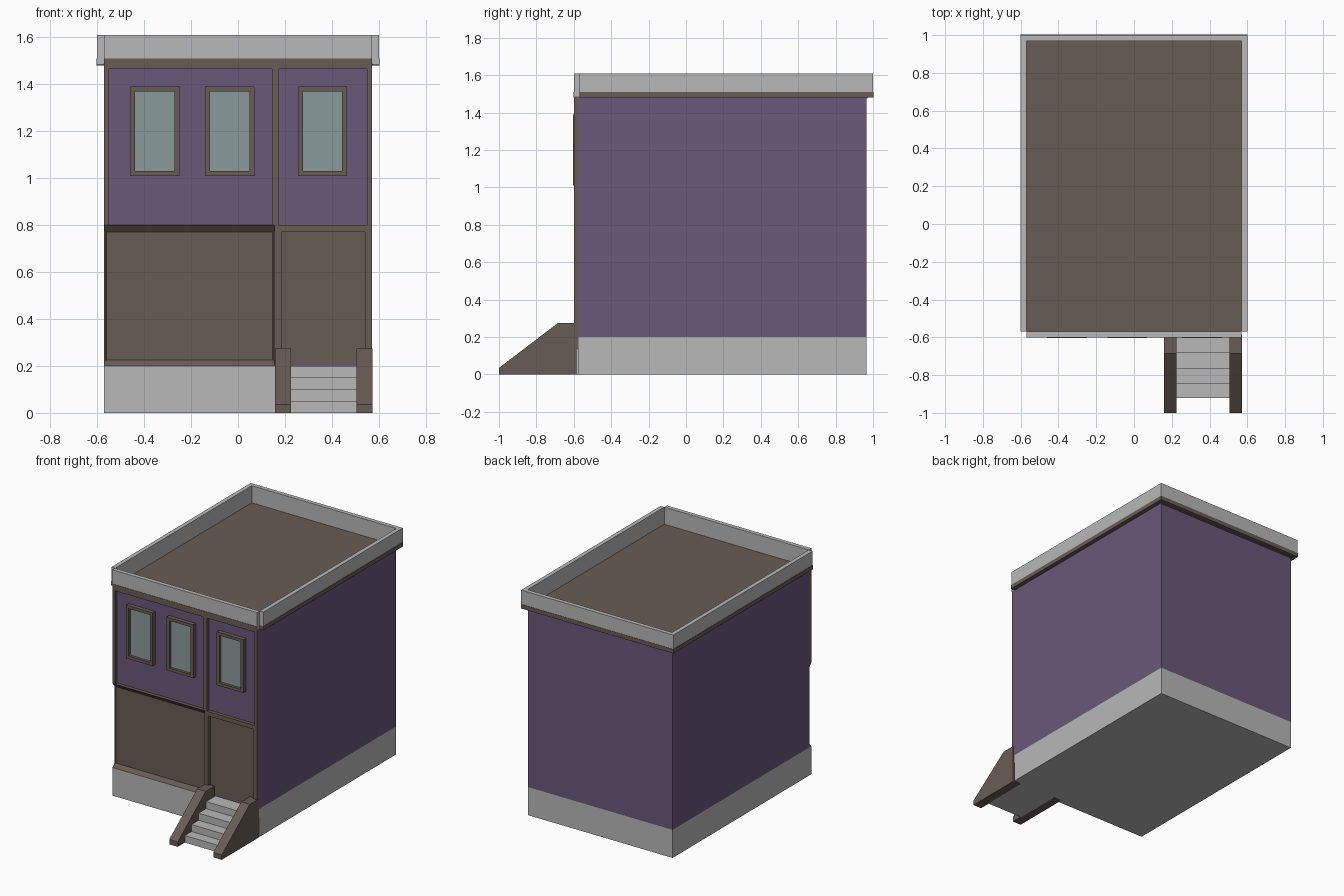
import bpy, bmesh

if "Cube" in bpy.data.objects:
    bpy.data.objects.remove(bpy.data.objects["Cube"], do_unlink=True)


def material(name, rgb):
    m = bpy.data.materials.new(name)
    m.use_nodes = True
    m.diffuse_color = (*rgb, 1)
    bsdf = next(n for n in m.node_tree.nodes if n.type == 'BSDF_PRINCIPLED')
    bsdf.inputs["Base Color"].default_value = (*rgb, 1)
    return m


GREY = material("pale_stone", (0.48, 0.48, 0.48))
PURPLE = material("purple_wall", (0.144, 0.098, 0.195))
BROWN = material("brown_trim", (0.141, 0.107, 0.089))
GLASS = material("window_glass", (0.254, 0.323, 0.332))


def finish(name, bm, *mats):
    bmesh.ops.recalc_face_normals(bm, faces=bm.faces)
    mesh = bpy.data.meshes.new(name)
    bm.to_mesh(mesh)
    bm.free()
    for m in mats:
        mesh.materials.append(m)
    obj = bpy.data.objects.new(name, mesh)
    bpy.context.collection.objects.link(obj)
    return obj


def prism(name, x0, x1, profile, mat):
    """Extrude a (y, z) profile along x."""
    bm = bmesh.new()
    face = bm.faces.new([bm.verts.new((x0, y, z)) for y, z in profile])
    ext = bmesh.ops.extrude_face_region(bm, geom=[face])
    moved = [v for v in ext["geom"] if isinstance(v, bmesh.types.BMVert)]
    bmesh.ops.translate(bm, verts=moved, vec=(x1 - x0, 0, 0))
    return finish(name, bm, mat)


def box(name, x0, x1, y0, y1, z0, z1, mat):
    return prism(name, x0, x1, [(y0, z0), (y1, z0), (y1, z1), (y0, z1)], mat)


def frame(name, x0, x1, z0, z1, loops, pane):
    """Mitred frame: rectangular loops of (inset, y), closed by a pane."""
    bm = bmesh.new()
    rings = []
    for i, y in loops:
        corners = [(x0 + i, z0 + i), (x1 - i, z0 + i), (x1 - i, z1 - i), (x0 + i, z1 - i)]
        rings.append([bm.verts.new((x, y, z)) for x, z in corners])
    for a, b in zip(rings, rings[1:]):
        for k in range(4):
            n = (k + 1) % 4
            bm.faces.new((a[k], a[n], b[n], b[k]))
    bm.faces.new(rings[-1]).material_index = 1
    bm.faces.new(rings[0][::-1])
    return finish(name, bm, BROWN, pane)


W = 0.57                              # half width of the building
FRONT, WALL, BACK = -0.6, -0.575, 0.965
TOP = 1.485

# Walls with openings for the shop window and the door
walls = box("walls", -W, W, WALL, BACK, 0.2, TOP, PURPLE)
for name, x0, x1 in (("window_cutter", -0.56, 0.145), ("door_cutter", 0.175, 0.56)):
    cutter = box(name, x0, x1, -0.7, -0.54, 0.21, 0.78, PURPLE)
    cutter.hide_render = True
    mod = walls.modifiers.new(name, 'BOOLEAN')
    mod.operation = 'DIFFERENCE'
    mod.solver = 'EXACT'
    mod.object = cutter
    bpy.context.view_layer.objects.active = walls
    bpy.ops.object.modifier_apply(modifier=name)
    bpy.data.objects.remove(cutter, do_unlink=True)

# Stone base
box("base", -W, W, WALL, BACK, 0, 0.2, GREY)
box("base_front", -W, 0.158, FRONT, WALL, 0, 0.2, GREY)

# Roof and parapet, notched at the front corners
box("roof", -W, W, -W, 0.97, TOP - 0.01, TOP + 0.003, BROWN)
parapet = {
    "front": (-W, W, FRONT, -W),
    "back": (-0.6, 0.6, 0.97, 1.0),
    "left": (W, 0.6, -W, 0.97),
    "right": (-0.6, -W, -W, 0.97),
}
for side, (x0, x1, y0, y1) in parapet.items():
    box("parapet_" + side, x0, x1, y0, y1, TOP, 1.61, GREY)
box("cornice_front", -W, W, FRONT - 0.002, -W - 0.002, 1.48, 1.51, BROWN)
box("cornice_back", -0.602, 0.602, 0.972, 1.002, 1.48, 1.51, BROWN)
box("cornice_left", W + 0.002, 0.602, -W, 0.972, 1.48, 1.51, BROWN)
box("cornice_right", -0.602, -W - 0.002, -W, 0.972, 1.48, 1.51, BROWN)

# Upper floor trim
for name, x0, x1 in (("right", -W, -0.55), ("middle", 0.145, 0.175), ("left", 0.55, W)):
    box("upper_post_" + name, x0, x1, FRONT, WALL, 0.8, TOP, BROWN)
box("upper_rail", -0.55, 0.55, FRONT, WALL, 1.465, TOP, BROWN)

# Upper windows
for k, x in enumerate((-0.355, -0.035, 0.36)):
    frame(f"upper_window_{k + 1}", x - 0.105, x + 0.105, 1.01, 1.39,
          [(0, WALL), (0, -0.604), (0.021, -0.604), (0.021, -0.585)], GLASS)

# Shop window with sloping head and sill
frame("shop_window", -W, 0.157, 0.2, 0.79,
      [(0, WALL), (0, -0.579), (0.005, -0.579), (0.04, -0.545)], GLASS)
prism("shop_window_head", -W, 0.157, [(FRONT, 0.8), (WALL, 0.8), (WALL, 0.77)], BROWN)
prism("shop_window_sill", -W, 0.157, [(FRONT, 0.2), (WALL, 0.2), (WALL, 0.225)], BROWN)

# Door in a stepped surround
frame("door", 0.155, W, 0.14, 0.8,
      [(0, WALL), (0, FRONT), (0.03, FRONT), (0.03, WALL),
       (0.06, WALL), (0.06, -0.55)], BROWN)

# Front steps
for k, y in enumerate((-0.92, -0.845, -0.765, -0.68)):
    box(f"step_{k + 1}", 0.22, 0.51, y, WALL, 0, 0.05 * (k + 1), GREY)

# Solid sloping stair sides
for name, x0 in (("right", 0.158), ("left", 0.505)):
    prism("stair_side_" + name, x0, x0 + 0.067,
          [(-1, 0), (-1, 0.035), (-0.685, 0.275), (-0.585, 0.275), (-0.585, 0)], BROWN)
